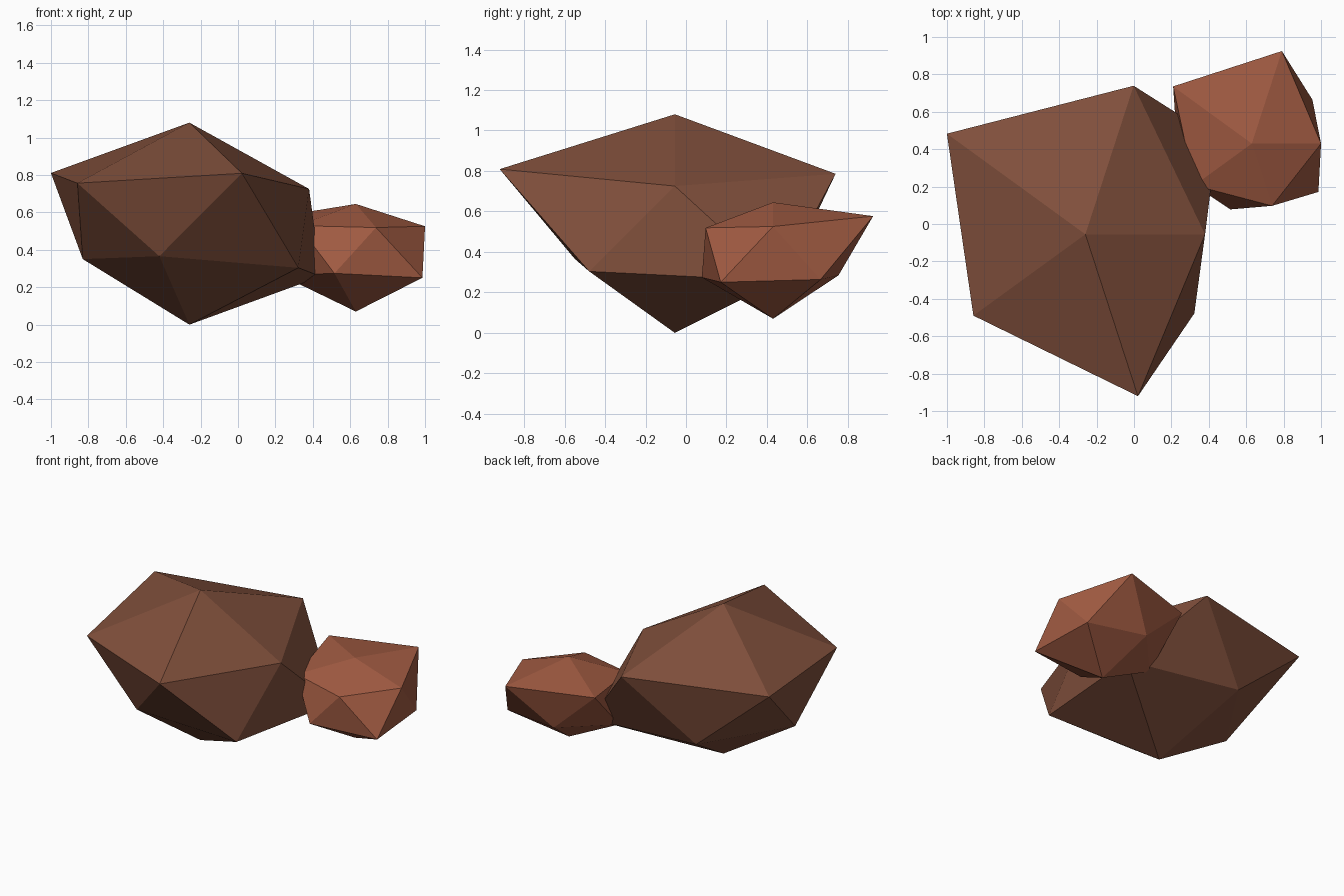
import bpy
import bmesh
from math import atan2, cos, sin, degrees, hypot

cube = bpy.data.objects.get("Cube")
if cube:
    bpy.data.objects.remove(cube, do_unlink=True)


def make_material(name, rgb):
    mat = bpy.data.materials.new(name)
    mat.use_nodes = True
    mat.diffuse_color = (*rgb, 1)
    bsdf = mat.node_tree.nodes["Principled BSDF"]
    bsdf.inputs["Base Color"].default_value = (*rgb, 1)
    bsdf.inputs["Roughness"].default_value = 0.9
    return mat


def make_rock(name, center, flatten, top, bottom, upper, lower, mat):
    """Squashed icosahedron; upper and lower give each ring corner's reach,
    counter-clockwise from +x."""
    bm = bmesh.new()
    bmesh.ops.create_icosphere(bm, subdivisions=1, radius=1)
    cx, cy, cz = center
    for v in bm.verts:
        x, y, z = v.co
        if hypot(x, y) < 0.1:
            v.co = (cx, cy, top if z > 0 else bottom)
            continue
        angle = atan2(y, x)
        if z > 0:
            reach, side = upper[round(degrees(angle) / 72) % 5], 1
        else:
            reach, side = lower[round((degrees(angle) - 36) / 72) % 5], -1
        v.co = (cx + reach * cos(angle), cy + reach * sin(angle),
                cz + side * flatten * reach)
    bmesh.ops.recalc_face_normals(bm, faces=bm.faces)
    mesh = bpy.data.meshes.new(name)
    bm.to_mesh(mesh)
    bm.free()
    mesh.materials.append(mat)
    obj = bpy.data.objects.new(name, mesh)
    bpy.context.collection.objects.link(obj)
    return obj


dark_brown = make_material("dark brown stone", (0.22, 0.08, 0.045))
red_brown = make_material("red brown stone", (0.36, 0.105, 0.055))

# Large boulder
make_rock("large_rock", (-0.26, -0.055, 0.527), 0.31, 1.08, 0.0,
          upper=(0.64, 0.835, 0.915, 0.74, 0.91),
          lower=(0.87, 0.61, 0.57, 0.52, 0.72), mat=dark_brown)

# Small stone leaning into the boulder
make_rock("small_rock", (0.63, 0.43, 0.40), 0.34, 0.645, 0.07,
          upper=(0.37, 0.52, 0.52, 0.38, 0.35),
          lower=(0.40, 0.34, 0.40, 0.37, 0.44), mat=red_brown)
